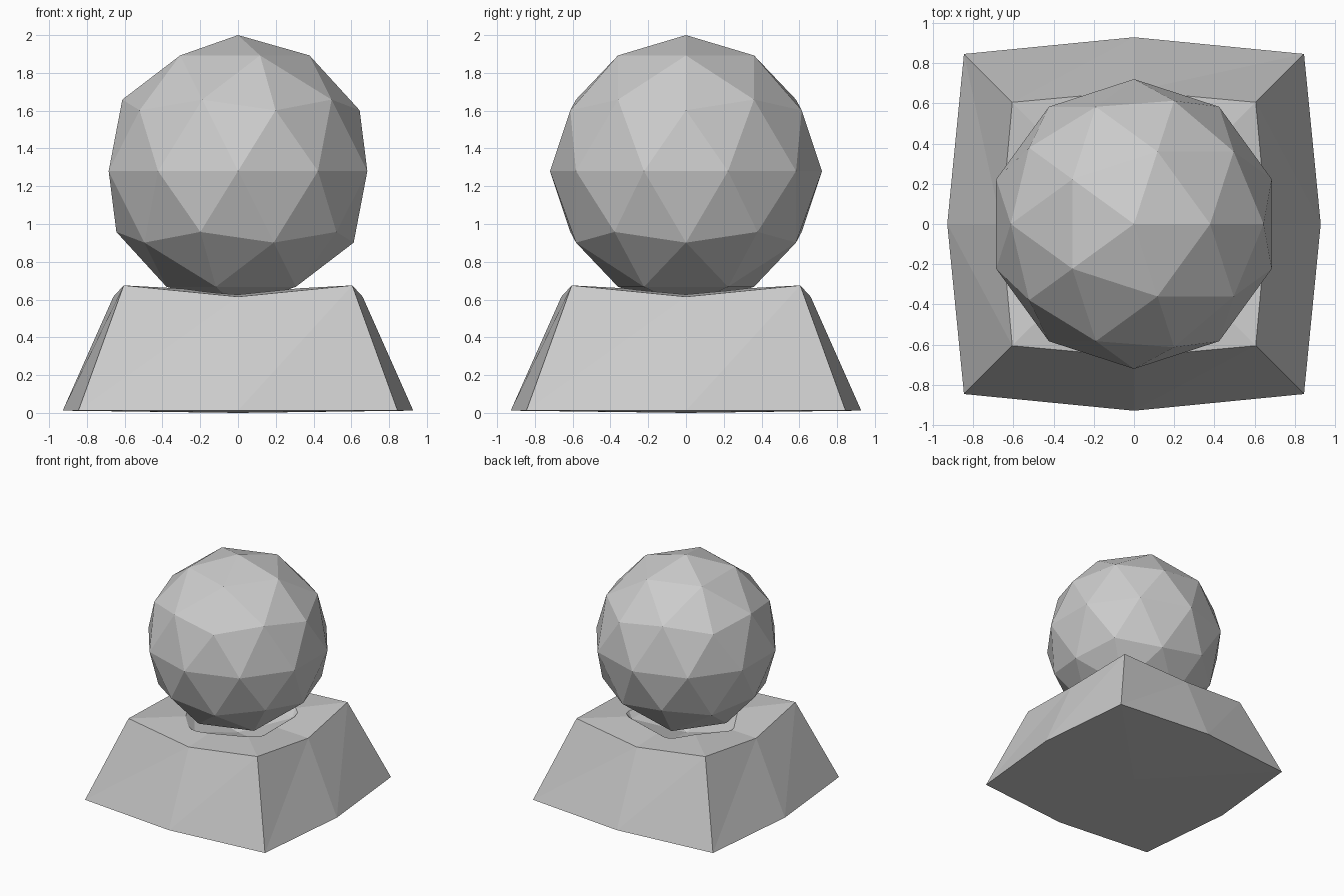
import bpy, bmesh

if "Cube" in bpy.data.objects:
    bpy.data.objects.remove(bpy.data.objects["Cube"])

BALL_Z = 1.28
BALL_R = 0.72


def faceted_ball(name, radius):
    bpy.ops.mesh.primitive_ico_sphere_add(
        subdivisions=2, radius=radius, location=(0, 0, BALL_Z))
    ob = bpy.context.object
    ob.name = name
    return ob


def ring(bm, corner, corner_z, mid, mid_z):
    # Eight points: square corners alternating with bulged side middles
    dirs = [(1, 0), (1, 1), (0, 1), (-1, 1), (-1, 0), (-1, -1), (0, -1), (1, -1)]
    points = []
    for x, y in dirs:
        at_corner = x != 0 and y != 0
        r, z = (corner, corner_z) if at_corner else (mid, mid_z)
        points.append(bm.verts.new((x * r, y * r, z)))
    return points


# Ball
faceted_ball("ball", BALL_R)

# Tapered pedestal with dipped top edges
bm = bmesh.new()
low = ring(bm, 0.845, 0.012, 0.928, 0.012)
high = ring(bm, 0.605, 0.675, 0.66, 0.615)
low_mid = bm.verts.new((0, 0, 0))
high_mid = bm.verts.new((0, 0, 0.642))
for i in range(8):
    j = (i + 1) % 8
    bm.faces.new((low[i], low[j], high[j]))
    bm.faces.new((low[i], high[j], high[i]))
    bm.faces.new((high[i], high[j], high_mid))
    bm.faces.new((low[j], low[i], low_mid))
bmesh.ops.recalc_face_normals(bm, faces=bm.faces)
mesh = bpy.data.meshes.new("pedestal")
bm.to_mesh(mesh)
bm.free()
pedestal = bpy.data.objects.new("pedestal", mesh)
bpy.context.collection.objects.link(pedestal)

# Socket cut slightly larger than the ball
cutter = faceted_ball("socket_cutter", BALL_R * 1.1)
cutter.hide_render = True
cutter.hide_set(True)
socket = pedestal.modifiers.new("socket", 'BOOLEAN')
socket.operation = 'DIFFERENCE'
socket.solver = 'EXACT'
socket.object = cutter
